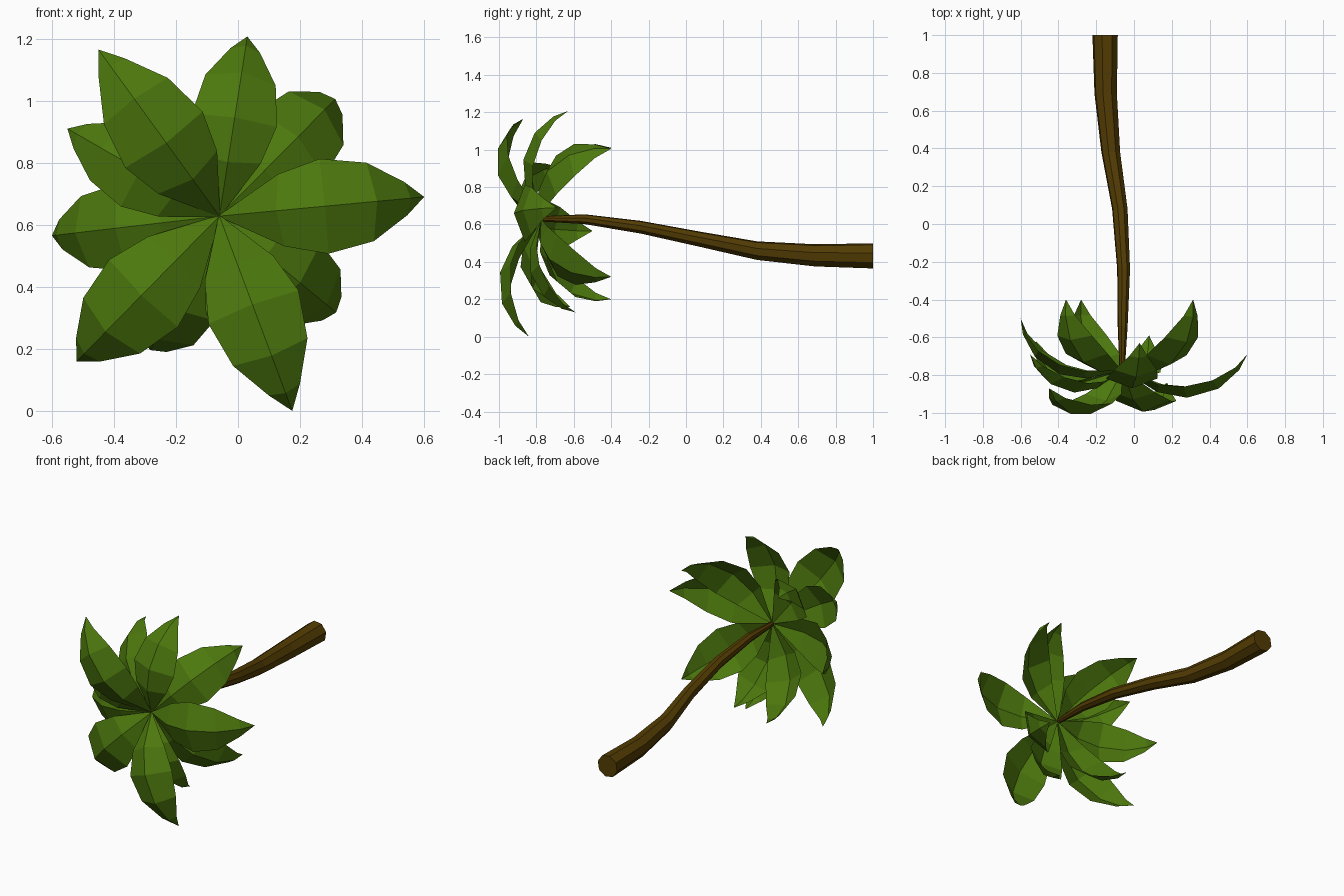
import bpy, bmesh, math
from mathutils import Vector

if "Cube" in bpy.data.objects:
    bpy.data.objects.remove(bpy.data.objects["Cube"])


def material(name, color):
    m = bpy.data.materials.new(name)
    m.diffuse_color = (*color, 1)
    m.use_nodes = True
    m.node_tree.nodes["Principled BSDF"].inputs["Base Color"].default_value = m.diffuse_color
    return m


def finish(name, bm, mat):
    me = bpy.data.meshes.new(name)
    bm.to_mesh(me)
    bm.free()
    me.materials.append(mat)
    ob = bpy.data.objects.new(name, me)
    bpy.context.collection.objects.link(ob)
    return ob


green = material("leaf_green", (0.073, 0.188, 0.004))
brown = material("bark_brown", (0.088, 0.046, 0.001))

# Trunk: tapered eight-sided tube along y (x, y, z, radius)
path = [(-.153, 1, .432, .069), (-.15, .69, .435, .061), (-.123, .38, .46, .051),
        (-.075, .08, .52, .042), (-.055, -.24, .585, .035), (-.06, -.54, .628, .027),
        (-.063, -.765, .63, .015)]
SIDES = 8
bm = bmesh.new()
rings = []
for x, y, z, r in path:
    rings.append([bm.verts.new((x + r * math.cos(a), y, z + r * math.sin(a)))
                  for a in (math.tau * (k + .3) / SIDES for k in range(SIDES))])
for a, b in zip(rings, rings[1:]):
    for k in range(SIDES):
        j = (k + 1) % SIDES
        bm.faces.new((a[k], a[j], b[j], b[k]))
bm.faces.new(rings[0])
bm.faces.new(rings[-1])
bmesh.ops.recalc_face_normals(bm, faces=bm.faces)
finish("trunk", bm, brown)

# Leaf profile, relative to leaf length: position along, rib height, half width
profile = [(0, 0, .005), (.25, .205, .175), (.48, .28, .23), (.74, .24, .19),
           (.92, .115, .08), (1, 0, 0)]
BASE = Vector((-.06, -.775, .628))


def leaf(name, tip):
    """Arched leaf with a raised rib and two drooping halves."""
    chord = Vector(tip) - BASE
    size = chord.length
    d = chord.normalized()
    up = Vector((0, -1, 0))
    up = (up - d * up.dot(d)).normalized()   # bulges away from the trunk
    side = d.cross(up)
    bm = bmesh.new()
    rows = []
    for i, (t, h, w) in enumerate(profile):
        p = BASE + (d * t + up * h) * size
        t0, h0, _ = profile[max(i - 1, 0)]
        t1, h1, _ = profile[min(i + 1, len(profile) - 1)]
        out = side.cross(d * (t1 - t0) + up * (h1 - h0)).normalized()
        mid = bm.verts.new(p)
        if w == 0:
            rows.append([mid])
        else:
            drop = p - out * w * size * .38
            rows.append([bm.verts.new(drop - side * w * size), mid,
                         bm.verts.new(drop + side * w * size)])
    for a, b in zip(rows, rows[1:]):
        for k in (0, 1):
            if len(b) == 3:
                bm.faces.new((a[k], a[k + 1], b[k + 1], b[k]))
            else:
                bm.faces.new((a[k], a[k + 1], b[0]))
    # Outer side faces away from the trunk
    bm.normal_update()
    if sum(f.normal.dot(up) for f in bm.faces) < 0:
        bmesh.ops.reverse_faces(bm, faces=bm.faces)
    finish(name, bm, green)


# Crown: tip of each leaf
leaves = {
    "leaf_upper_left_front": (-.45, -.87, 1.165),
    "leaf_top": (.03, -.63, 1.207),
    "leaf_upper_right_back": (.313, -.40, 1.005),
    "leaf_right": (.60, -.69, .69),
    "leaf_bottom_front": (.175, -.84, .0),
    "leaf_lower_left": (-.52, -.62, .16),
    "leaf_lower_left_back": (-.28, -.40, .20),
    "leaf_lower_right_back": (.313, -.40, .32),
    "leaf_left": (-.60, -.50, .565),
    "leaf_upper_left": (-.55, -.69, .91),
    "leaf_upper_left_back": (-.36, -.40, 1.01),
    "leaf_bottom_back": (.08, -.59, .13),
}
for name, tip in leaves.items():
    leaf(name, tip)
